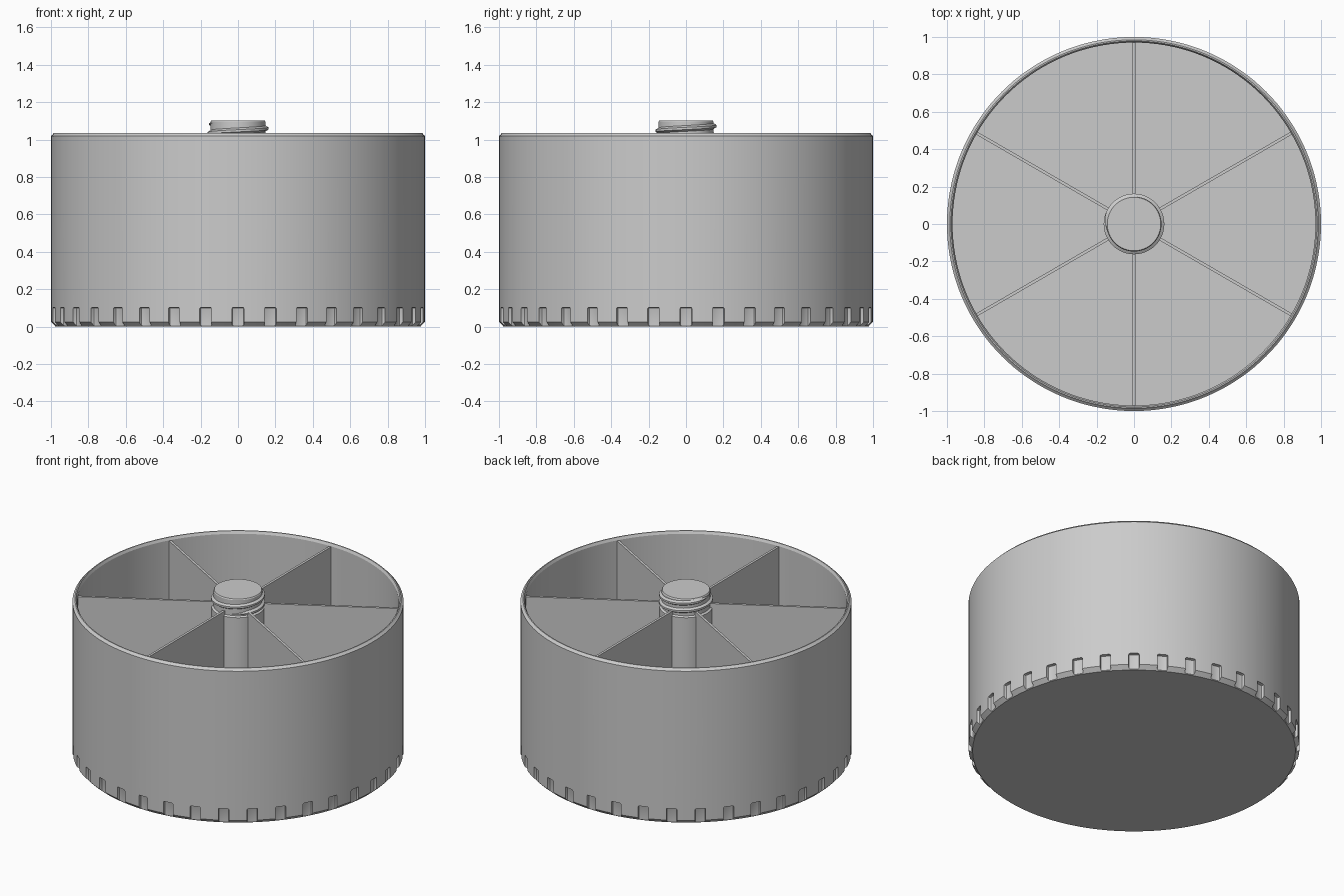
import bpy, bmesh, math
from mathutils import Matrix

if "Cube" in bpy.data.objects:
    bpy.data.objects.remove(bpy.data.objects["Cube"])

grey = bpy.data.materials.new("light grey")
grey.diffuse_color = (0.6, 0.6, 0.6, 1)
grey.use_nodes = True
grey.node_tree.nodes["Principled BSDF"].inputs["Base Color"].default_value = grey.diffuse_color


def finish(name, bm, smooth=True):
    bmesh.ops.recalc_face_normals(bm, faces=bm.faces)
    mesh = bpy.data.meshes.new(name)
    bm.to_mesh(mesh)
    bm.free()
    mesh.materials.append(grey)
    obj = bpy.data.objects.new(name, mesh)
    bpy.context.collection.objects.link(obj)
    if smooth:
        smooth_by_angle(obj)
    return obj


def smooth_by_angle(obj):
    bpy.ops.object.select_all(action='DESELECT')
    obj.select_set(True)
    bpy.context.view_layer.objects.active = obj
    bpy.ops.object.shade_smooth_by_angle(angle=math.radians(25))


def lathe(name, profile, steps, smooth=True):
    """Turn an (r, z) profile round the z axis and cap both ends."""
    bm = bmesh.new()
    rings = []
    for r, z in profile:
        rings.append([bm.verts.new((r * math.cos(math.tau * i / steps),
                                    r * math.sin(math.tau * i / steps), z))
                      for i in range(steps)])
    for a, b in zip(rings, rings[1:]):
        for i in range(steps):
            j = (i + 1) % steps
            bm.faces.new((a[i], a[j], b[j], b[i]))
    bm.faces.new(rings[0])
    bm.faces.new(rings[-1])
    return finish(name, bm, smooth)


def add_box(bm, x0, x1, width, z0, z1, angle, bevel=0):
    """Radial box from x0 to x1, turned round the z axis."""
    part = bmesh.new()
    bmesh.ops.create_cube(part, size=1)
    for v in part.verts:
        v.co.x = x0 if v.co.x < 0 else x1
        v.co.y *= width
        v.co.z = z0 if v.co.z < 0 else z1
    if bevel:
        bmesh.ops.bevel(part, geom=part.edges[:], offset=bevel, segments=2,
                        profile=0.5, affect='EDGES')
    part.transform(Matrix.Rotation(angle, 4, 'Z'))
    tmp = bpy.data.meshes.new("tmp")
    part.to_mesh(tmp)
    part.free()
    bm.from_mesh(tmp)
    bpy.data.meshes.remove(tmp)


# Open round tub: base, chamfers, wall, rim, inner wall and floor
tub = lathe("tub", [(0.975, 0), (1, 0.025), (1, 1.02), (0.995, 1.023),
                    (0.985, 1.035), (0.978, 1.035), (0.97, 1.018),
                    (0.97, 0.03)], 144, smooth=False)

# Grip notches round the foot of the wall
bm = bmesh.new()
for i in range(36):
    add_box(bm, 0.979, 1.05, 0.064, -0.05, 0.103, math.radians(10 * i), 0.008)
cutter = finish("notch_cutter", bm, smooth=False)
cutter.hide_render = True
mod = tub.modifiers.new("notches", 'BOOLEAN')
mod.operation = 'DIFFERENCE'
mod.solver = 'EXACT'
mod.object = cutter
bpy.context.view_layer.objects.active = tub
bpy.ops.object.modifier_apply(modifier=mod.name)
bpy.data.objects.remove(cutter)
smooth_by_angle(tub)

# Six divider ribs
bm = bmesh.new()
for i in range(6):
    add_box(bm, 0.14, 0.975, 0.016, 0.02, 1.015, math.radians(30 + 60 * i))
finish("divider_ribs", bm, smooth=False)

# Centre post with a narrower neck
lathe("centre_post", [(0.16, 0.02), (0.16, 0.985), (0.147, 0.992),
                      (0.147, 1.096), (0.143, 1.102)], 64)

# Screw thread winding up the neck, tapered at both ends
bm = bmesh.new()
steps, start, turns, pitch = 120, -1.2, 1.75, 0.05
rows = []
for i in range(steps + 1):
    t = start + turns * i / steps
    a, z = t * math.tau, 1.06 + pitch * t
    fade = max(0.05, min(1, i / 8, (steps - i) / 8))
    outer = 0.147 + 0.015 * fade
    rows.append([bm.verts.new((r * math.cos(a), r * math.sin(a), z + dz * fade))
                 for r, dz in ((0.14, -0.02), (outer, -0.006),
                               (outer, 0.006), (0.14, 0.02))])
for a, b in zip(rows, rows[1:]):
    for k in range(4):
        m = (k + 1) % 4
        bm.faces.new((a[k], a[m], b[m], b[k]))
bm.faces.new(rows[0])
bm.faces.new(rows[-1])
finish("screw_thread", bm)
